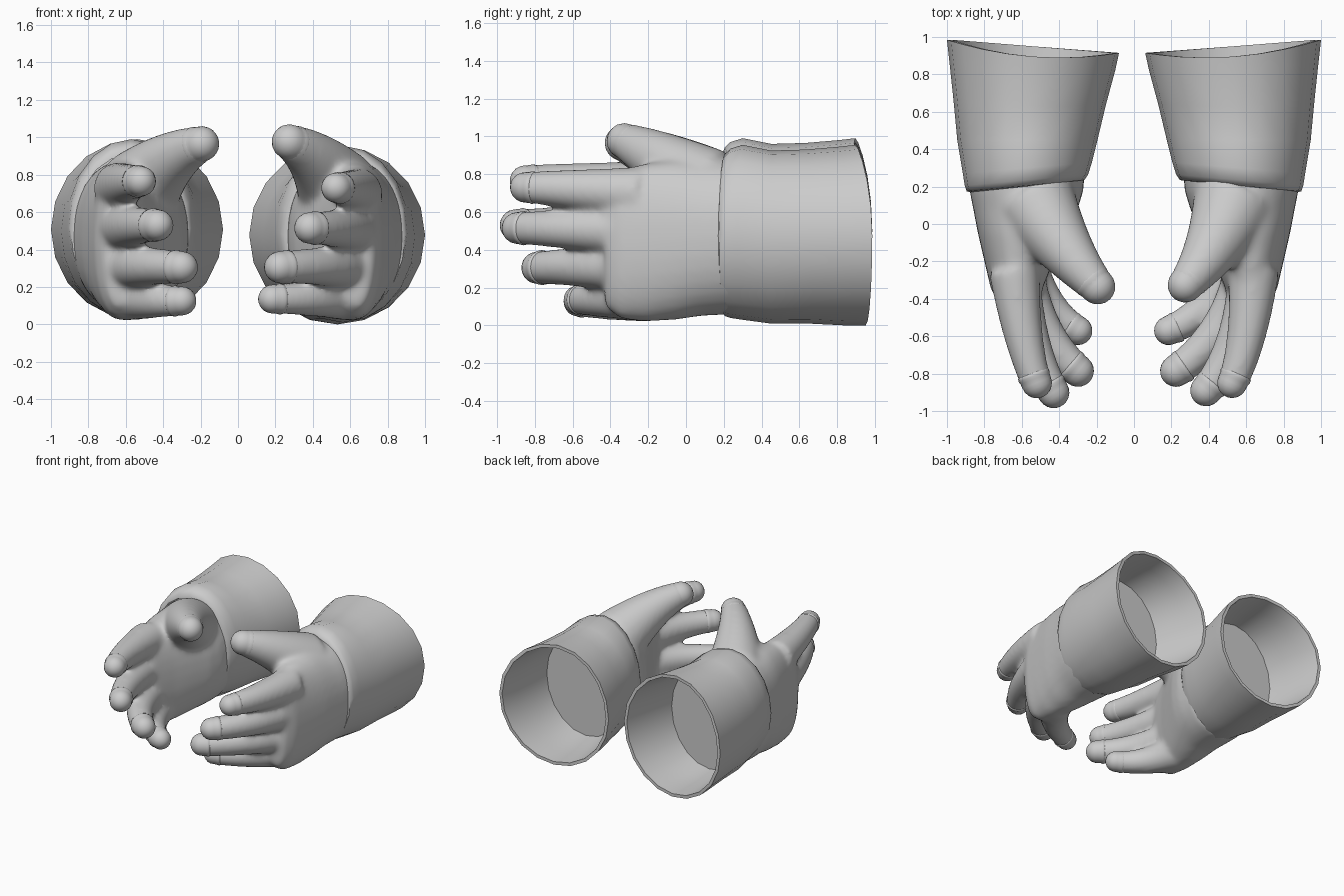
import bpy, bmesh
from math import sin, cos, pi, copysign
from mathutils import Vector as V

if "Cube" in bpy.data.objects:
    bpy.data.objects.remove(bpy.data.objects["Cube"])


def loft(bm, rings, cap_start=True, cap_end=True):
    """Skin a list of equal-length point rings."""
    loops = [[bm.verts.new(p) for p in r] for r in rings]
    n = len(loops[0])
    for a, b in zip(loops, loops[1:]):
        for i in range(n):
            bm.faces.new((a[i], a[(i + 1) % n], b[(i + 1) % n], b[i]))
    if cap_start:
        bm.faces.new(loops[0][::-1])
    if cap_end:
        bm.faces.new(loops[-1])


def circle(c, d, r, n=20):
    u = d.cross(V((0, 0, 1))).normalized()
    w = d.cross(u).normalized()
    return [c + r * (cos(2 * pi * i / n) * u + sin(2 * pi * i / n) * w) for i in range(n)]


def box_ring(y, x0, x1, z0, z1, n=32, e=0.9):
    """Rounded cross-section in the xz plane."""
    ring = []
    for i in range(n):
        c, s = cos(2 * pi * i / n), sin(2 * pi * i / n)
        ring.append(V(((x0 + x1) / 2 + (x1 - x0) / 2 * copysign(abs(c) ** e, c), y,
                       (z0 + z1) / 2 + (z1 - z0) / 2 * copysign(abs(s) ** e, s))))
    return ring


def dome(c, d, r):
    return [circle(c + d * r * sin(a), d, r * cos(a)) for a in (0.3, 0.6, 0.9, 1.2, 1.45)]


def digit_path(pts, steps=10):
    """Smooth curve through three (x, y, z, radius) points."""
    p0, p1, p2 = [V(p) for p in pts]
    ctrl = 2 * p1 - (p0 + p2) / 2
    out = []
    for i in range(steps + 1):
        t = i / steps
        p = (1 - t) ** 2 * p0 + 2 * t * (1 - t) * ctrl + t * t * p2
        d = ((1 - t) * (ctrl - p0) + t * (p2 - ctrl)).to_3d().normalized()
        out.append((p.to_3d(), d, p[3]))
    return out


def finish(bm, name, side):
    for v in bm.verts:
        v.co.x *= side
    bmesh.ops.recalc_face_normals(bm, faces=bm.faces)
    me = bpy.data.meshes.new(name)
    bm.to_mesh(me)
    bm.free()
    for f in me.polygons:
        f.use_smooth = True
    ob = bpy.data.objects.new(name, me)
    bpy.context.collection.objects.link(ob)
    return ob


def glove(label, side, digits, cuff_x, cuff_z):
    # hand: palm and digits fused into one smooth skin
    bm = bmesh.new()
    loft(bm, [box_ring(*r) for r in (
        (0.32, 0.26, 0.89, 0.06, 0.88), (0.18, 0.27, 0.88, 0.055, 0.885),
        (0.08, 0.30, 0.86, 0.05, 0.88), (-0.05, 0.36, 0.835, 0.03, 0.88),
        (-0.2, 0.43, 0.80, 0.02, 0.86), (-0.35, 0.49, 0.765, 0.035, 0.825),
        (-0.43, 0.55, 0.72, 0.10, 0.77))])
    tips = bmesh.new()
    for pts in digits:
        path = digit_path(pts)
        c, d, r = path[-1]
        loft(bm, [circle(p, t, k * 1.06) for p, t, k in path] + dome(c, d, r * 0.9))
        # fingertip cap with a slight raised seam
        prof = ((-0.065, 0.9), (-0.055, 1.08), (-0.04, 1.11), (-0.025, 1.05), (0, 1.03))
        loft(tips, [circle(c + d * o, d, r * k) for o, k in prof] + dome(c, d, r * 1.03))
    hand = finish(bm, label + "_hand", side)
    rm = hand.modifiers.new("fuse", 'REMESH')
    rm.mode = 'VOXEL'
    rm.voxel_size = 0.016
    rm.use_smooth_shade = True
    sm = hand.modifiers.new("soften", 'SMOOTH')
    sm.factor = 0.5
    sm.iterations = 22
    finish(tips, label + "_fingertips", side)

    # cuff: flared tube with rim, inner wall and inner end disc
    x0, x1 = cuff_x
    z0, z1 = cuff_z
    prof = [(0.20, 0.215, 0.125, 0.075, 0.085), (0.205, 0.185, 0.105, 0.05, 0.05),
            (0.235, 0.165, 0.095, 0.04, 0.02), (0.30, 0.145, 0.085, 0.03, 0.00),
            (0.45, 0.115, 0.055, 0.01, 0.03), (0.65, 0.07, 0.035, 0.01, 0.025),
            (0.85, 0.02, 0.012, 0.0, 0.01),
            (0.95, 0.0, 0.0, 0.0, 0.0), (0.95, 0.025, 0.025, 0.025, 0.025),
            (0.80, 0.06, 0.05, 0.03, 0.04), (0.65, 0.10, 0.065, 0.04, 0.045),
            (0.50, 0.14, 0.09, 0.06, 0.06)]
    rings = []
    for y, a, b, c, t in prof:
        ring = box_ring(y, x0 + a, x1 - b, z0 + c, z1 - t, 20, 1.0)
        for i, p in enumerate(ring):
            ang = 2 * pi * i / 20
            if y > 0.5:      # slanted open end, dipping at the top
                p.y += (0.035 * cos(ang) - 0.055 * max(0, sin(ang)) ** 2) * (y - 0.5) / 0.45
            elif y < 0.32:   # slanted wrist edge
                p.y -= 0.03 * cos(ang)
        rings.append(ring)
    bm = bmesh.new()
    loft(bm, rings, cap_start=False)
    cuff = finish(bm, label + "_cuff", side)
    bpy.context.view_layer.objects.active = cuff
    cuff.select_set(True)
    bpy.ops.object.shade_smooth_by_angle(angle=1.0)
    cuff.select_set(False)


# digits: thumb, index, middle, ring, little as base / middle / tip (x, y, z, radius)
right = (
    ((0.53, 0.10, 0.73, 0.21), (0.41, -0.14, 0.88, 0.142), (0.275, -0.325, 0.975, 0.092)),
    ((0.64, -0.25, 0.70, 0.13), (0.60, -0.60, 0.72, 0.099), (0.525, -0.85, 0.73, 0.078)),
    ((0.64, -0.25, 0.50, 0.13), (0.545, -0.62, 0.51, 0.10), (0.385, -0.89, 0.515, 0.082)),
    ((0.62, -0.25, 0.31, 0.13), (0.46, -0.56, 0.31, 0.10), (0.225, -0.785, 0.305, 0.083)),
    ((0.58, -0.22, 0.15, 0.125), (0.41, -0.43, 0.14, 0.094), (0.185, -0.57, 0.135, 0.075)))
left = (
    ((0.52, 0.10, 0.73, 0.21), (0.36, -0.14, 0.88, 0.142), (0.195, -0.335, 0.965, 0.092)),
    ((0.64, -0.25, 0.73, 0.13), (0.59, -0.60, 0.755, 0.099), (0.52, -0.85, 0.765, 0.079)),
    ((0.64, -0.25, 0.51, 0.13), (0.555, -0.62, 0.525, 0.10), (0.43, -0.90, 0.53, 0.082)),
    ((0.62, -0.25, 0.31, 0.13), (0.49, -0.56, 0.31, 0.10), (0.30, -0.785, 0.305, 0.083)),
    ((0.59, -0.22, 0.15, 0.125), (0.465, -0.43, 0.13, 0.094), (0.30, -0.57, 0.125, 0.075)))

glove("right", 1, right, (0.06, 1.0), (0.0, 0.955))
glove("left", -1, left, (0.08, 1.0), (0.025, 0.99))
